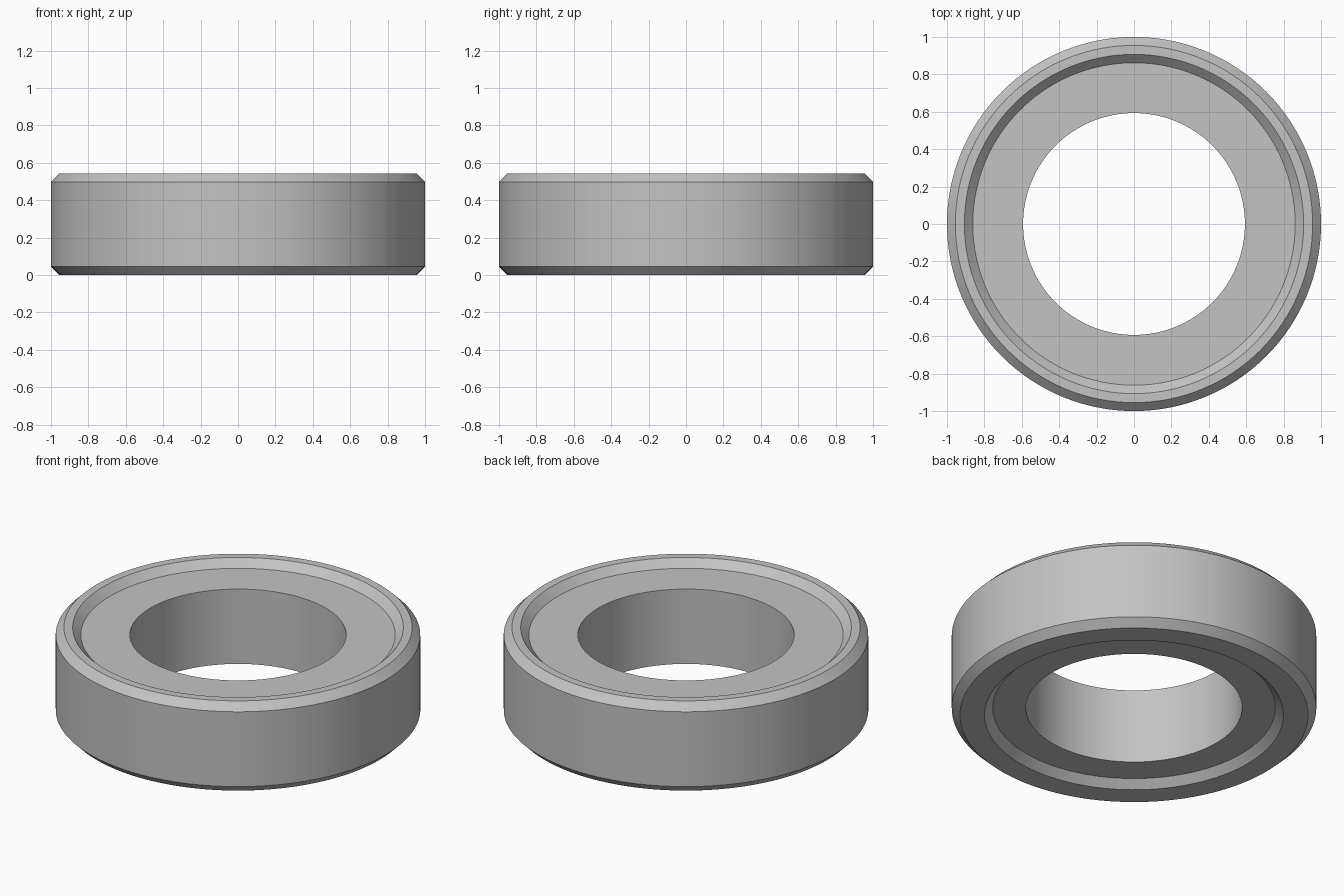
import bpy, bmesh
from math import radians

cube = bpy.data.objects.get("Cube")
if cube:
    bpy.data.objects.remove(cube, do_unlink=True)

RADIUS, HEIGHT, BORE, BEVEL, SEGMENTS = 1.0, 0.543, 0.593, 0.045, 128
TOP_LIP, BOTTOM_LIP = 0.907, 0.82

# Single grey colour
grey = bpy.data.materials.new("grey metal")
grey.use_nodes = True
color = (0.55, 0.55, 0.55, 1)
grey.diffuse_color = color
grey.node_tree.nodes["Principled BSDF"].inputs["Base Color"].default_value = color

# Closed cross-section (radius, height): chamfered outside, recessed on both faces
section = [
    (BORE, BEVEL),
    (BOTTOM_LIP - BEVEL, BEVEL),
    (BOTTOM_LIP, 0),
    (RADIUS - BEVEL, 0),
    (RADIUS, BEVEL),
    (RADIUS, HEIGHT - BEVEL),
    (RADIUS - BEVEL, HEIGHT),
    (TOP_LIP, HEIGHT),
    (TOP_LIP - BEVEL, HEIGHT - BEVEL),
    (BORE, HEIGHT - BEVEL),
]

# Revolve the section into a ring
bm = bmesh.new()
verts = [bm.verts.new((r, 0, z)) for r, z in section]
edges = [bm.edges.new((a, b)) for a, b in zip(verts, verts[1:] + verts[:1])]
bmesh.ops.spin(bm, geom=verts + edges, cent=(0, 0, 0), axis=(0, 0, 1),
               angle=radians(360), steps=SEGMENTS, use_merge=True)
bmesh.ops.remove_doubles(bm, verts=bm.verts, dist=0.0001)
bmesh.ops.recalc_face_normals(bm, faces=bm.faces)

mesh = bpy.data.meshes.new("ring")
bm.to_mesh(mesh)
bm.free()
mesh.materials.append(grey)
ring = bpy.data.objects.new("recessed_ring", mesh)
bpy.context.collection.objects.link(ring)

# Smooth curved walls, crisp chamfers
bpy.ops.object.select_all(action="DESELECT")
ring.select_set(True)
bpy.context.view_layer.objects.active = ring
bpy.ops.object.shade_smooth_by_angle(angle=radians(30))
